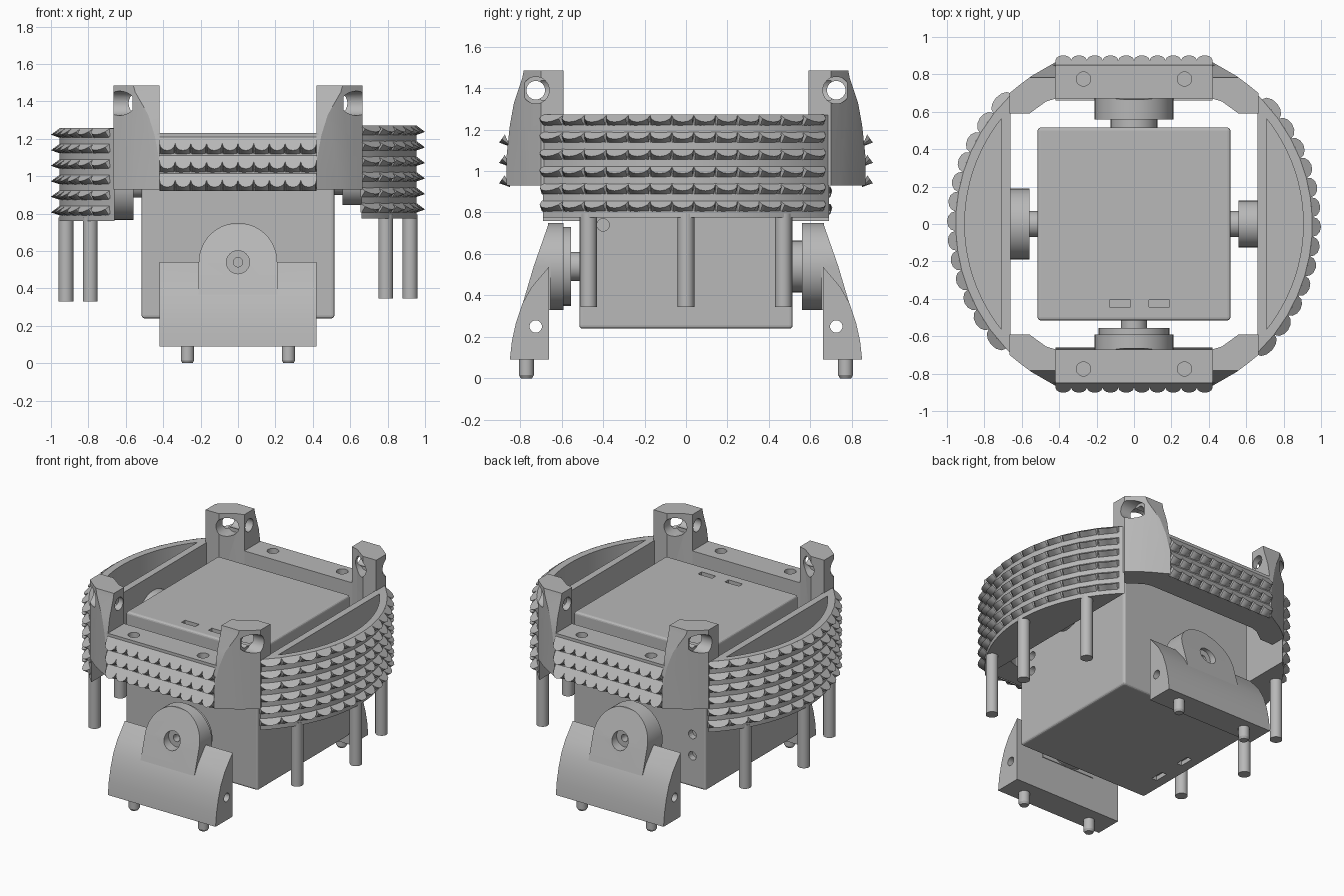
import bpy, bmesh, math
from mathutils import Matrix, Vector

old = bpy.data.objects.get("Cube")
if old:
    bpy.data.objects.remove(old, do_unlink=True)

grey = bpy.data.materials.new("plain grey")
grey.use_nodes = True
grey.diffuse_color = (0.48, 0.48, 0.48, 1)
grey.node_tree.nodes["Principled BSDF"].inputs["Base Color"].default_value = grey.diffuse_color
parts = []


def finish(name, bm):
    bmesh.ops.recalc_face_normals(bm, faces=bm.faces)
    mesh = bpy.data.meshes.new(name)
    bm.to_mesh(mesh)
    bm.free()
    mesh.materials.append(grey)
    ob = bpy.data.objects.new(name, mesh)
    bpy.context.scene.collection.objects.link(ob)
    parts.append(ob)
    return ob


def prism(name, outline, axis, lo, hi):
    """Extrude a 2D outline along an axis; outline is the other two axes in order."""
    bm = bmesh.new()

    def place(p, h):
        c = list(p)
        c.insert("xyz".index(axis), h)
        return bm.verts.new(c)
    a = [place(p, lo) for p in outline]
    b = [place(p, hi) for p in outline]
    bm.faces.new(a)
    bm.faces.new(b)
    for i in range(len(a)):
        j = (i + 1) % len(a)
        bm.faces.new((a[i], a[j], b[j], b[i]))
    return finish(name, bm)


def box(name, x, y, z):
    return prism(name, [(x[0], y[0]), (x[1], y[0]), (x[1], y[1]), (x[0], y[1])], "z", *z)


def arc(r, start, end, n, cx=0, cy=0):
    steps = [math.radians(start + (end - start) * i / n) for i in range(n + 1)]
    return [(cx + r * math.cos(a), cy + r * math.sin(a)) for a in steps]


def rod(name, axis, lo, hi, centre, r, n=32):
    return prism(name, arc(r, 0, 360, n, *centre)[:-1], axis, min(lo, hi), max(lo, hi))


def cut(ob, *tools, operation="DIFFERENCE"):
    """Carve the tools out of a part, then delete them."""
    for tool in tools:
        tool.hide_render = True
        m = ob.modifiers.new("cut", "BOOLEAN")
        m.object, m.operation, m.solver = tool, operation, "EXACT"
    bpy.context.view_layer.update()
    deps = bpy.context.evaluated_depsgraph_get()
    mesh = bpy.data.meshes.new_from_object(ob.evaluated_get(deps))
    ob.modifiers.clear()
    ob.data = mesh
    for tool in tools:
        parts.remove(tool)
        bpy.data.objects.remove(tool, do_unlink=True)
    return ob


def add_tooth(bm, origin, out, r, depth, height, valley, drop):
    """Scalloped tooth: the top slopes out to a rounded lip, the underside slopes back."""
    out = Vector(out)
    side = Vector((-out.y, out.x, 0))
    base = Vector(origin)
    n = 6
    top, lip, low = [], [], []
    for k in range(n + 1):
        a = math.pi * k / n
        p = base + side * r * math.cos(a)
        reach = valley + (1 - valley) * math.sin(a)
        top.append(bm.verts.new(p + Vector((0, 0, height))))
        lip.append(bm.verts.new(p + out * depth * reach + Vector((0, 0, height * (1 - drop * reach)))))
        low.append(bm.verts.new(p))
    for k in range(n):
        bm.faces.new((top[k], top[k + 1], lip[k + 1], lip[k]))
        bm.faces.new((lip[k], lip[k + 1], low[k + 1], low[k]))


# Central box with rounded edges, slots and screw holes
bm = bmesh.new()
bmesh.ops.create_cube(bm, size=1, matrix=Matrix.Translation((0, 0, 0.735)) @ Matrix.Diagonal((1.03, 1.03, 0.99, 1)))
bmesh.ops.bevel(bm, geom=bm.edges[:], offset=0.015, segments=3, profile=0.5, affect="EDGES")
body = finish("central_box", bm)
cut(body,
    *[box("slot", (x, x + 0.11), (-0.445, -0.405), (1.2, 1.3)) for x in (-0.13, 0.08)],
    *[box("slot", (-0.44, -0.4), (y, y + 0.1), (0.2, 0.27)) for y in (-0.3, -0.05)],
    *[rod("hole", "x", 0.47, 0.6, (-0.4, z), 0.03, 16) for z in (0.74, 0.85)],
    *[rod("hole", "y", 0.47, 0.6, (-0.41, z), 0.03, 16) for z in (0.46, 0.61)])
parts.remove(body)

# Side ring segments with pockets, teeth and pegs
RING = 0.955
for s, side, dz in ((1, "left", 0), (-1, "right", -0.015)):
    lo, hi = 0.775 + dz, 1.27 + dz
    mir = lambda pts: [(s * x, y) for x, y in pts]
    seg = prism(side + "_ring_segment", mir(arc(RING, -46.3, 46.3, 40)), "z", lo, hi)
    cut(seg, prism("pocket", mir(arc(0.905, -38.5, 38.5, 32)), "z", lo + 0.08, hi + 0.1))
    bm = bmesh.new()
    pitch = 0.105
    for i in range(13):
        # Columns are evenly spaced along y, so they widen toward the ends
        a = math.asin((-0.645 + pitch * i) / RING)
        out = (s * math.cos(a), s * math.sin(a), 0)
        for j in range(6):
            z = lo + 0.03 + j * 0.083
            add_tooth(bm, (out[0] * (RING - 0.003), out[1] * (RING - 0.003), z), out,
                      pitch / 2 / math.cos(a), 0.048, 0.052, 0.08, 0.68)
    finish(side + "_ring_teeth", bm)
    for x, y in ((0.79, -0.47), (0.92, 0), (0.79, 0.47)):
        rod(side + "_ring_peg", "z", lo - 0.43, lo + 0.02, (s * x, y), 0.04, 24)

# Side pivots between the box and the ring segments
rod("left_pivot_disc", "x", 0.56, 0.67, (0, 0.97), 0.125)
rod("left_pivot_shaft", "x", 0.5, 0.57, (0, 0.97), 0.07)
rod("right_pivot_boss", "x", -0.68, -0.56, (0, 0.955), 0.19)
rod("right_pivot_shaft", "x", -0.57, -0.5, (0, 0.955), 0.07)

for s, end in ((-1, "front"), (1, "back")):
    flip = lambda pts: [(s * y, z) for y, z in pts]

    # Cross beam with two screw holes
    beam = prism(end + "_beam", [(-0.43, s * 0.67), (0.43, s * 0.67), (0.43, s * 0.85), (-0.43, s * 0.85)],
                 "z", 0.93, 1.23)
    cut(beam, *[rod("hole", "z", 1.1, 1.3, (x, s * 0.775), 0.038, 24) for x in (-0.27, 0.27)])

    # Wavy rows of teeth on the outer beam face
    bm = bmesh.new()
    for i in range(10):
        for z in (0.922, 1.02, 1.118):
            add_tooth(bm, (-0.378 + i * 0.084, s * 0.847, z), (0, s, 0), 0.042, 0.055, 0.096, 0.5, 0.8)
    finish(end + "_beam_teeth", bm)

    # Corner towers with a curved outer face, a bored eye and an inner access channel
    for t, side in ((1, "left"), (-1, "right")):
        plan = [(0.42, 0.67), (0.47, 0.655), (0.56, 0.59), (0.665, 0.59), (0.665, 0.70),
                (0.61, 0.745), (0.55, 0.79), (0.42, 0.865)]
        tower = prism(end + "_" + side + "_tower", [(t * x, s * y) for x, y in plan], "z", 0.93, 1.485)
        curve = [(0.5, 0.9), (0.87, 0.9), (0.865, 1.08), (0.85, 1.22), (0.83, 1.33), (0.79, 1.45),
                 (0.78, 1.5), (0.5, 1.5)]
        cut(tower, prism("curve", flip(curve), "x", -1, 1), operation="INTERSECT")
        cut(tower,
            rod("bore", "x", t * 0.3, t * 0.8, (s * 0.725, 1.39), 0.045, 24),
            rod("counterbore", "x", t * 0.565, t * 0.8, (s * 0.725, 1.39), 0.065, 32),
            rod("channel", "y", s * 0.5, s * 0.7, (t * 0.52, 1.39), 0.065, 24))

    # Swinging leg: wide curved foot, arched hub and a round boss behind it
    inner = 0.59 if s < 0 else 0.56
    foot = prism(end + "_foot", flip([(0.66, 0.09), (0.85, 0.09), (0.84, 0.18), (0.82, 0.27), (0.79, 0.36),
                                      (0.745, 0.44), (0.66, 0.54)]), "x", -0.42, 0.42)
    arch = prism(end + "_hub_arch", [(-0.21, 0.33)] + arc(0.21, 180, 0, 28, 0, 0.54) + [(0.21, 0.33)],
                 "y", min(s * 0.655, s * 0.9), max(s * 0.655, s * 0.9))
    slope = [(0.5, 0.32), (0.8, 0.32), (0.735, 0.54), (0.658, 0.76), (0.5, 0.76)]
    cut(arch, prism("slope", flip(slope), "x", -1, 1), operation="INTERSECT")
    boss = rod(end + "_hub_boss", "y", s * inner, s * 0.665, (0, 0.54), 0.21, 56)
    for piece in (foot, arch, boss):
        cut(piece,
            rod("bolt_seat", "y", s * 0.685, s * 0.9, (0, 0.54), 0.062, 24),
            rod("bolt_hole", "y", s * 0.62, s * 0.9, (0, 0.54), 0.025, 16),
            rod("cross_hole", "x", -0.6, 0.6, (s * 0.725, 0.25), 0.03, 20))
    disc_r, disc_in = (0.19, 0.555) if s < 0 else (0.125, 0.51)
    rod(end + "_pivot_disc", "y", s * disc_in, s * (inner + 0.01), (0, 0.54), disc_r)
    rod(end + "_pivot_shaft", "y", s * 0.5, s * 0.58, (0, 0.54), 0.07)

    # Foot pegs with chamfered tips
    for x in (-0.27, 0.27):
        rod(end + "_foot_peg", "z", 0.015, 0.1, (x, s * 0.77), 0.036, 24)
        bm = bmesh.new()
        bmesh.ops.create_cone(bm, cap_ends=True, segments=24, radius1=0.027, radius2=0.036, depth=0.015,
                              matrix=Matrix.Translation((x, s * 0.77, 0.0075)))
        finish(end + "_foot_peg_tip", bm)

# Smooth curved walls while keeping sharp edges
bpy.ops.object.select_all(action="DESELECT")
for ob in parts:
    ob.select_set(True)
bpy.context.view_layer.objects.active = parts[0]
bpy.ops.object.shade_smooth_by_angle(angle=math.radians(25))
